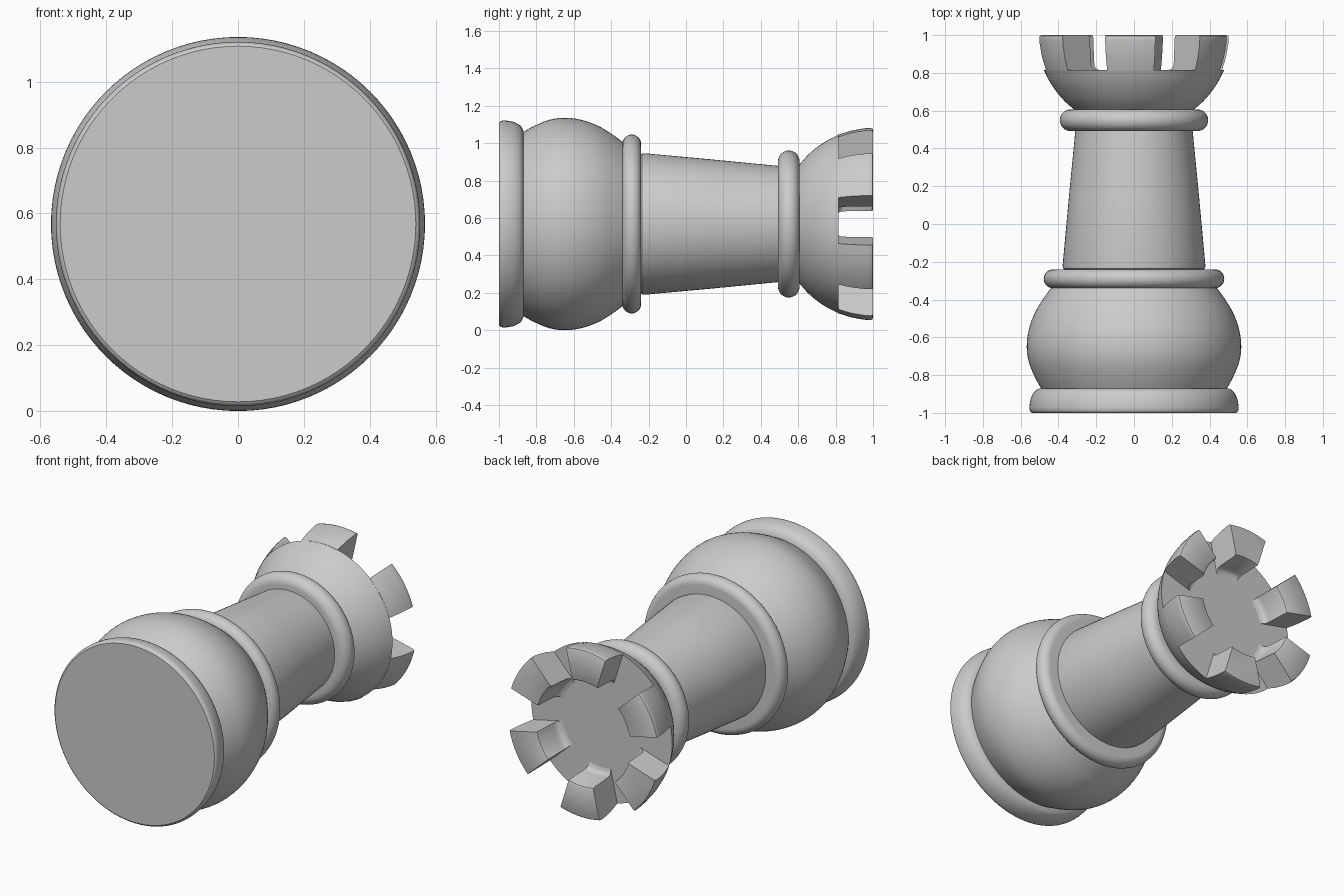
import bpy
import bmesh
from math import cos, sin, pi, radians, tau
from mathutils import Vector

AXIS_HEIGHT = 0.568

cube = bpy.data.objects.get("Cube")
if cube:
    bpy.data.objects.remove(cube, do_unlink=True)

grey = bpy.data.materials.new("plain grey")
grey.use_nodes = True
colour = (0.6, 0.6, 0.6, 1)
grey.diffuse_color = colour
grey.node_tree.nodes["Principled BSDF"].inputs["Base Color"].default_value = colour


def spline(points, steps=5):
    """Smooth curve through (radius, y) points."""
    pts = [Vector(p) for p in points]
    pts = [2 * pts[0] - pts[1]] + pts + [2 * pts[-1] - pts[-2]]
    curve = []
    for a, b, c, d in zip(pts, pts[1:], pts[2:], pts[3:]):
        for i in range(steps):
            t = i / steps
            curve.append((2 * b + (c - a) * t + (2 * a - 5 * b + 4 * c - d) * t**2
                          + (3 * b - a - 3 * c + d) * t**3) / 2)
    return [tuple(p) for p in curve + [pts[-2]]]


def finish(bm, name, angle=35):
    bmesh.ops.remove_doubles(bm, verts=bm.verts, dist=1e-5)
    bmesh.ops.recalc_face_normals(bm, faces=bm.faces)
    mesh = bpy.data.meshes.new(name)
    bm.to_mesh(mesh)
    bm.free()
    mesh.materials.append(grey)
    obj = bpy.data.objects.new(name, mesh)
    bpy.context.collection.objects.link(obj)
    bpy.ops.object.select_all(action='DESELECT')
    bpy.context.view_layer.objects.active = obj
    obj.select_set(True)
    bpy.ops.object.shade_smooth_by_angle(angle=radians(angle))
    return obj


def lathe(name, profile, start=0, sweep=tau, steps=96, section=False):
    """Spin a profile round the long axis; a section is closed and capped."""
    bm = bmesh.new()
    rows = []
    for i in range(steps + 1):
        a = start + sweep * i / steps
        rows.append([bm.verts.new((r * cos(a), y, AXIS_HEIGHT + r * sin(a)))
                     for r, y in profile])
    count = len(profile)
    for low, high in zip(rows, rows[1:]):
        for j in range(count if section else count - 1):
            k = (j + 1) % count
            bm.faces.new((low[j], low[k], high[k], high[j]))
    if section:
        bm.faces.new(rows[0])
        bm.faces.new(rows[-1])
    else:
        # flat end discs
        for j in (0, -1):
            bm.faces.new([row[j] for row in rows[:-1]])
    return finish(bm, name)


def ring(name, y0, y1, outer, inner):
    """Collar with a half-round rim."""
    half, mid = (y1 - y0) / 2, (y0 + y1) / 2
    rim = [(outer - half + half * sin(pi * i / 16), mid - half * cos(pi * i / 16))
           for i in range(17)]
    return lathe(name, [(inner, y0)] + rim + [(inner, y1)])


# Foot and rounded body
foot_edge = spline([(0.54, -1), (0.55, -0.99), (0.553, -0.965),
                    (0.545, -0.92), (0.525, -0.885), (0.5, -0.87)])
lathe("base_foot", foot_edge)
lathe("base_bulb", spline([(0.487, -0.88), (0.525, -0.81), (0.557, -0.73),
                           (0.568, -0.65), (0.557, -0.56), (0.525, -0.47),
                           (0.48, -0.395), (0.433, -0.33)]))
ring("lower_collar", -0.34, -0.24, 0.478, 0.3)

# Tapering stem
lathe("stem", [(0.36, -0.25), (0.376, -0.235), (0.378, -0.22),
               (0.345, 0.14), (0.31, 0.5)])
ring("upper_collar", 0.492, 0.607, 0.393, 0.25)

# Cup under the battlements
floor = 0.815
lathe("cup", spline([(0.31, 0.6), (0.365, 0.648), (0.41, 0.7),
                     (0.447, 0.755), (0.477, floor)]))

# Six battlements with filleted inner feet and softened rims
inner = spline([(0.265, floor - 0.002), (0.292, 0.822), (0.306, 0.836), (0.311, 0.86)], 3)
outer = spline([(0.514, 0.985), (0.511, 0.95), (0.498, 0.88), (0.477, floor - 0.002)], 3)
section = inner + [(0.318, 0.985), (0.322, 0.995), (0.332, 1), (0.503, 1), (0.511, 0.996)] + outer
for i in range(6):
    centre = radians(32.3 + 60 * i)
    lathe(f"battlement_{i + 1}", section, centre - radians(15), radians(30), 10, True)
